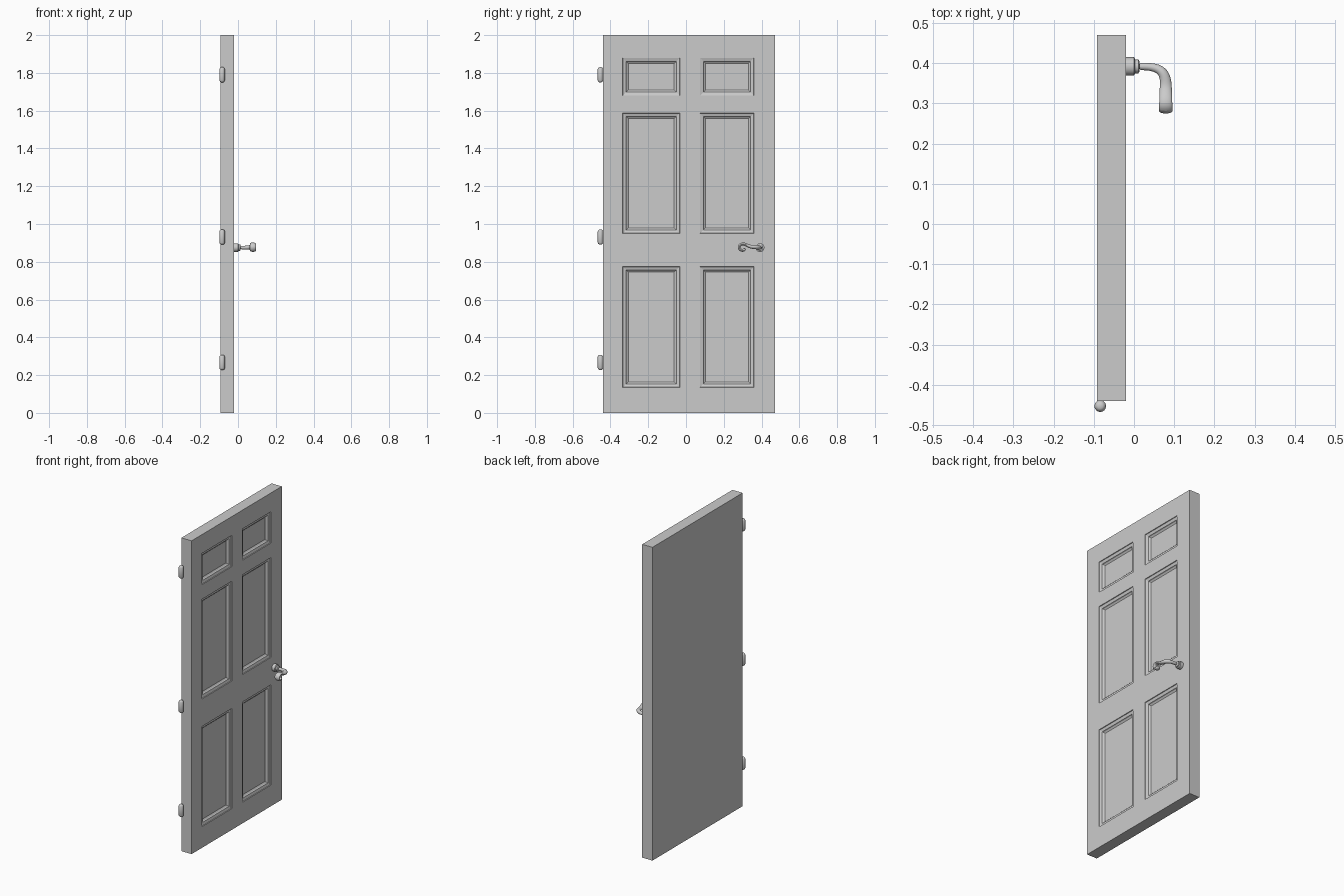
import bpy, bmesh, math
from mathutils import Vector

if "Cube" in bpy.data.objects:
    bpy.data.objects.remove(bpy.data.objects["Cube"])


def finish(name, bm, smooth=True):
    bmesh.ops.recalc_face_normals(bm, faces=bm.faces)
    me = bpy.data.meshes.new(name)
    bm.to_mesh(me)
    bm.free()
    ob = bpy.data.objects.new(name, me)
    bpy.context.collection.objects.link(ob)
    if smooth:
        bpy.context.view_layer.objects.active = ob
        bpy.ops.object.select_all(action='DESELECT')
        ob.select_set(True)
        bpy.ops.object.shade_smooth_by_angle(angle=math.radians(40))
    return ob


def skin(bm, rings):
    # Bridge matching vertex rings and cap both ends
    rings = [[bm.verts.new(p) for p in r] for r in rings]
    n = len(rings[0])
    for a, b in zip(rings, rings[1:]):
        for i in range(n):
            j = (i + 1) % n
            bm.faces.new((a[i], a[j], b[j], b[i]))
    bm.faces.new(rings[0][::-1])
    bm.faces.new(rings[-1])


def lathe(name, profile, centre, axis, n=20):
    # Stack circles of (offset, radius) along the given axis
    axis = Vector(axis)
    u = axis.orthogonal().normalized()
    v = axis.cross(u)
    bm = bmesh.new()
    skin(bm, [[Vector(centre) + axis * h + r * (u * math.cos(k * math.tau / n) + v * math.sin(k * math.tau / n))
               for k in range(n)] for h, r in profile])
    return finish(name, bm)


# Door slab: a grid on the +x face with six stepped recessed panels
ys = [-0.44, -0.335, -0.033, 0.074, 0.36, 0.47]
zs = [0, 0.135, 0.775, 0.95, 1.587, 1.68, 1.88, 2]
bm = bmesh.new()
grid = [[bm.verts.new((-0.02, y, z)) for z in zs] for y in ys]
panels = []
for i in range(len(ys) - 1):
    for j in range(len(zs) - 1):
        f = bm.faces.new((grid[i][j], grid[i + 1][j], grid[i + 1][j + 1], grid[i][j + 1]))
        if i % 2 and j % 2:
            panels.append(f)
bm.normal_update()
border = [e for e in bm.edges if e.is_boundary]
wall = bmesh.ops.extrude_edge_only(bm, edges=border)['geom']
for v in wall:
    if isinstance(v, bmesh.types.BMVert):
        v.co.x = -0.092
bmesh.ops.contextual_create(bm, geom=[e for e in wall if isinstance(e, bmesh.types.BMEdge) and e.is_boundary])
bmesh.ops.recalc_face_normals(bm, faces=bm.faces)
for width, depth in ((0.002, -0.004), (0.024, -0.005), (0.004, -0.006), (0.012, -0.006)):
    bmesh.ops.inset_individual(bm, faces=panels, thickness=width, depth=depth)
finish("door_slab", bm, smooth=False)

# Hinge barrels
for k, z in enumerate((0.267, 0.931, 1.79)):
    lathe(f"hinge_{k + 1}", [(-0.04, 0.006), (-0.037, 0.011), (-0.03, 0.0145), (0.03, 0.0145), (0.037, 0.011), (0.04, 0.006)],
          (-0.084, -0.453, z), (0, 0, 1))

# Handle rosette
lathe("handle_rosette", [(-0.022, 0.023), (0, 0.023), (0.003, 0.017), (0.011, 0.017), (0.014, 0.012)],
      (0, 0.392, 0.875), (1, 0, 0), 24)

# Lever: (x, y, z, half width, half thickness) from neck to scrolled tip
path = [(0.010, 0.392, 0.875, 0.010, 0.010), (0.035, 0.392, 0.875, 0.009, 0.009),
        (0.058, 0.388, 0.876, 0.011, 0.011), (0.073, 0.377, 0.878, 0.013, 0.012),
        (0.079, 0.358, 0.878, 0.014, 0.011), (0.079, 0.338, 0.880, 0.015, 0.009),
        (0.079, 0.318, 0.890, 0.016, 0.008), (0.079, 0.301, 0.897, 0.016, 0.008),
        (0.079, 0.285, 0.890, 0.017, 0.008), (0.079, 0.280, 0.876, 0.017, 0.008),
        (0.079, 0.287, 0.862, 0.017, 0.008), (0.079, 0.301, 0.858, 0.016, 0.008),
        (0.079, 0.311, 0.866, 0.014, 0.008), (0.079, 0.311, 0.872, 0.010, 0.006)]
pts = [Vector(p[:3]) for p in path]
rings = []
for i, (p, row) in enumerate(zip(pts, path)):
    t = (pts[min(i + 1, len(pts) - 1)] - pts[max(i - 1, 0)]).normalized()
    side = Vector((1, 0, 0)) if i > 4 else Vector((-t.y, t.x, 0)).normalized()
    up = side.cross(t).normalized()
    rings.append([p + side * row[3] * 1.07 * math.cos(k * math.tau / 10) + up * row[4] * 1.07 * math.sin(k * math.tau / 10)
                  for k in range(10)])
bm = bmesh.new()
skin(bm, rings)
lever = finish("handle_lever", bm)
for p in lever.data.polygons:
    p.use_smooth = True
sub = lever.modifiers.new("round", 'SUBSURF')
sub.levels = sub.render_levels = 2
